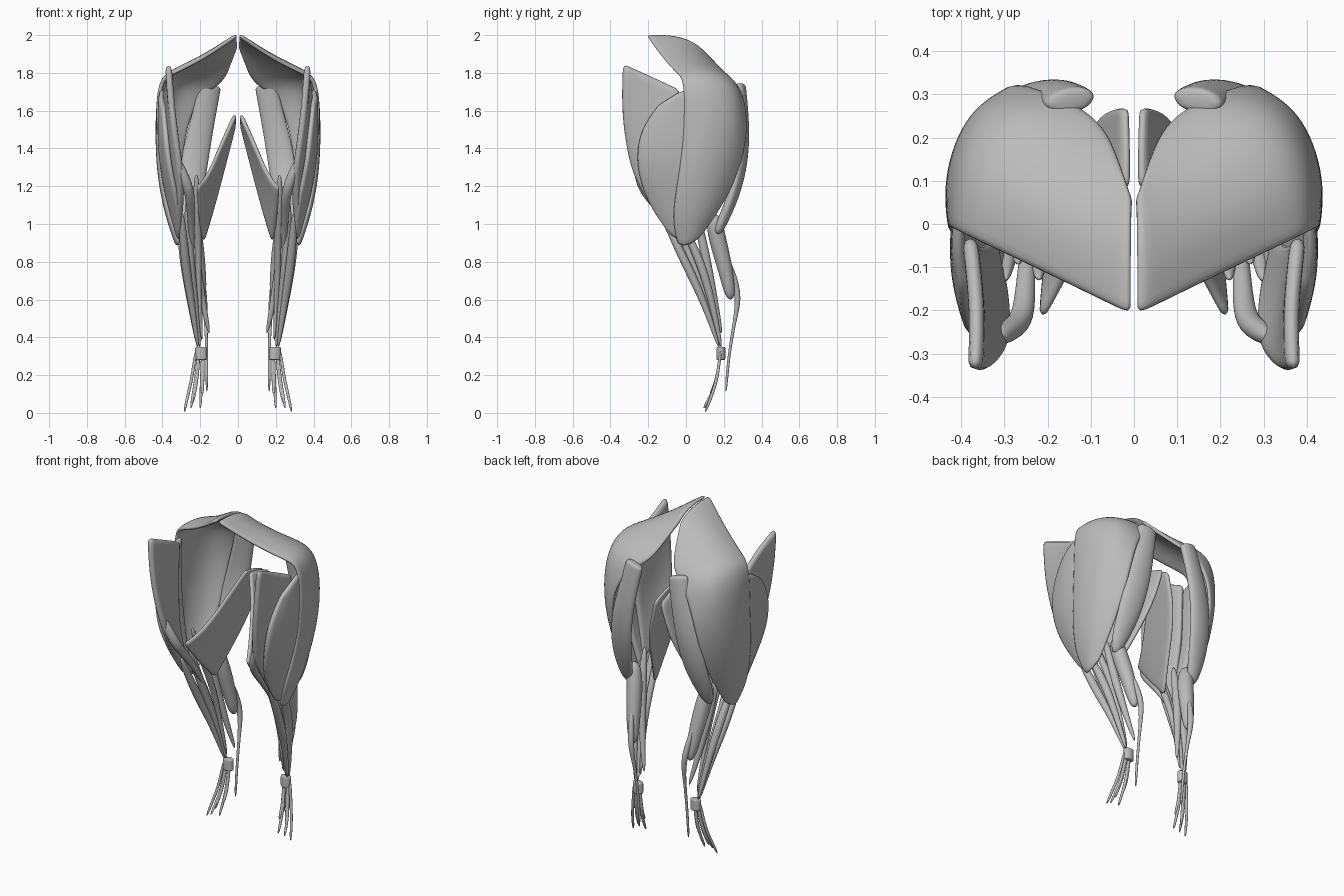
import bpy
import bmesh
import math
from mathutils import Vector

default_cube = bpy.data.objects.get("Cube")
if default_cube:
    bpy.data.objects.remove(default_cube, do_unlink=True)

# One neutral grey for every part
grey = bpy.data.materials.new("neutral grey")
grey.use_nodes = True
colour = (.5, .5, .5, 1)
grey.diffuse_color = colour
grey.node_tree.nodes["Principled BSDF"].inputs["Base Color"].default_value = colour


def finish(name, bm):
    """Turn a bmesh into a smooth object."""
    bmesh.ops.recalc_face_normals(bm, faces=bm.faces[:])
    for face in bm.faces:
        face.smooth = True
    mesh = bpy.data.meshes.new(name)
    bm.to_mesh(mesh)
    bm.free()
    mesh.materials.append(grey)
    obj = bpy.data.objects.new(name, mesh)
    bpy.context.scene.collection.objects.link(obj)
    return obj


def subdivide(obj, levels):
    modifier = obj.modifiers.new("subdivide", "SUBSURF")
    modifier.levels = modifier.render_levels = levels
    modifier.boundary_smooth = "PRESERVE_CORNERS"


def mirror(obj):
    modifier = obj.modifiers.new("mirror", "MIRROR")
    modifier.use_mirror_merge = False


def sheet(name, thickness, rows):
    """Curved muscle sheet through a coarse grid of points."""
    bm = bmesh.new()
    grid = [[bm.verts.new(point) for point in row] for row in rows]
    for upper, lower in zip(grid, grid[1:]):
        for i in range(len(upper) - 1):
            bm.faces.new((upper[i], upper[i + 1], lower[i + 1], lower[i]))
    obj = finish(name, bm)
    subdivide(obj, 2)
    solid = obj.modifiers.new("thickness", "SOLIDIFY")
    solid.thickness = thickness
    solid.offset = 0
    subdivide(obj, 1)
    mirror(obj)


def strand(name, sections, flat=(1, 0, 0), thickness=None, sides=8):
    """Tapered tube through (x, y, z, radius); flat gives the wide axis."""
    bm = bmesh.new()
    centres = [Vector(s[:3]) for s in sections]
    rings = []
    for i, section in enumerate(sections):
        before = centres[max(i - 1, 0)]
        after = centres[min(i + 1, len(centres) - 1)]
        along = (after - before).normalized()
        wide = Vector(flat)
        wide = (wide - along * wide.dot(along)).normalized()
        deep = along.cross(wide)
        radius = section[3]
        depth = min(thickness or radius, radius)
        ring = []
        for k in range(sides):
            angle = math.tau * k / sides
            offset = wide * radius * math.cos(angle) + deep * depth * math.sin(angle)
            ring.append(bm.verts.new(centres[i] + offset))
        rings.append(ring)
    for a, b in zip(rings, rings[1:]):
        for k in range(sides):
            n = (k + 1) % sides
            bm.faces.new((a[k], a[n], b[n], b[k]))
    bm.faces.new(rings[0])
    bm.faces.new(rings[-1])
    obj = finish(name, bm)
    subdivide(obj, 2)
    mirror(obj)


# Large shoulder sheet: from the midline ridge down to the outer tip
sheet("shoulder_sheet", .022, [
    [(.006, -.21, 2), (.006, -.1, 2), (.006, 0, 1.98), (.006, .06, 1.94)],
    [(.19, -.12, 1.87), (.17, 0, 1.9), (.11, .1, 1.88), (.035, .15, 1.85)],
    [(.36, -.04, 1.79), (.34, .08, 1.83), (.22, .21, 1.8), (.075, .25, 1.74)],
    [(.42, -.01, 1.76), (.42, .13, 1.76), (.35, .28, 1.76), (.2, .3, 1.68)],
    [(.42, -.01, 1.5), (.44, .1, 1.5), (.39, .27, 1.5), (.28, .33, 1.5)],
    [(.41, -.04, 1.25), (.43, .07, 1.25), (.38, .2, 1.25), (.3, .28, 1.27)],
    [(.36, -.08, 1.02), (.38, .02, 1.03), (.36, .11, 1.04), (.31, .18, 1.08)],
    [(.31, -.04, .9), (.32, -.02, .88), (.32, .02, .89), (.31, .07, .93)],
])

# Side muscle tucked under the front border of the shoulder sheet
sheet("side_sheet", .03, [
    [(.39, -.14, 1.63), (.41, -.06, 1.69), (.4, .02, 1.72)],
    [(.38, -.25, 1.5), (.42, -.12, 1.5), (.41, .03, 1.5)],
    [(.36, -.27, 1.3), (.41, -.13, 1.3), (.4, .03, 1.3)],
    [(.31, -.2, 1.1), (.36, -.1, 1.1), (.36, .01, 1.1)],
    [(.3, -.08, .95), (.31, -.05, .92), (.31, -.01, .91)],
])

# Front muscle that flares forward at its top
sheet("front_sheet", .036, [
    [(.37, -.335, 1.85), (.36, -.2, 1.79), (.38, -.03, 1.71)],
    [(.35, -.345, 1.6), (.36, -.2, 1.58), (.38, -.04, 1.55)],
    [(.31, -.31, 1.36), (.36, -.2, 1.35), (.38, -.04, 1.35)],
    [(.29, -.26, 1.22), (.33, -.17, 1.19), (.36, -.06, 1.17)],
    [(.31, -.14, 1.03), (.32, -.09, 1), (.33, -.03, .97)],
])

# Strap that turns inward from the front muscle and runs back and down
strand("front_strap", [
    (.32, -.265, 1.34, .022), (.285, -.245, 1.25, .03), (.255, -.22, 1.17, .03),
    (.25, -.13, 1.07, .024), (.245, -.04, .95, .018), (.24, .02, .85, .012),
])

# Inner sheet running from the midline out to the limb
sheet("inner_sheet", .024, [
    [(.014, .09, 1.58), (.014, .18, 1.57), (.018, .27, 1.53)],
    [(.09, .01, 1.42), (.08, .13, 1.38), (.075, .265, 1.3)],
    [(.16, -.12, 1.25), (.15, 0, 1.17), (.13, .14, 1.08)],
    [(.215, -.22, 1.2), (.205, -.1, 1.05), (.185, .04, .9)],
])

# Flat muscle along the back of the limb
strand("back_muscle", [
    (.145, .285, 1.74, .062), (.15, .287, 1.72, .066), (.175, .3, 1.6, .068),
    (.22, .308, 1.4, .08), (.25, .272, 1.2, .08), (.27, .205, 1.04, .06),
    (.275, .16, .94, .025),
], flat=(1, -.15, 0), thickness=.033)

# Slender inner strap
strand("inner_strap", [
    (.22, -.13, 1.27, .012), (.22, -.08, 1.12, .022),
    (.21, .02, .92, .022), (.21, .1, .7, .016), (.19, .17, .36, .008),
])

# Forearm muscles that taper to tendons at the wrist band
forearm = {
    "outer_front": [(.3, -.14, 1.08), (.28, .005, .78), (.245, .1, .58), (.21, .18, .33)],
    "middle_front": [(.27, -.1, 1.15), (.255, .03, .8), (.23, .12, .6), (.2, .18, .33)],
    "outer_rear": [(.31, -.03, 1.02), (.285, .08, .8), (.25, .14, .58), (.21, .19, .33)],
    "inner_rear": [(.25, .04, 1.12), (.23, .1, .85), (.19, .15, .6), (.15, .19, .41)],
}
for part, path in forearm.items():
    radii = (.018, .029, .02, .009)
    strand(part + "_forearm", [(*p, r) for p, r in zip(path, radii)])

# Rear forearm belly and the long tendon behind it
strand("rear_belly", [
    (.26, .14, 1.06, .045), (.23, .165, .92, .052),
    (.21, .21, .76, .044), (.19, .24, .59, .03),
])
strand("rear_tendon", [
    (.21, .22, .82, .012), (.18, .285, .63, .022), (.17, .26, .5, .009),
    (.165, .225, .3, .008), (.165, .21, .1, .008),
])

# Wrist band
strand("wrist_band", [
    (.195, .185, z, .033) for z in (.35, .345, .285, .28)
], thickness=.024, sides=12)

# Toe tendons fan out below the band
toe_tips = [(.285, .1, 0), (.25, .09, .02), (.2, .1, .02), (.19, .13, .1), (.24, .12, .05)]
for number, (x, y, z) in enumerate(toe_tips):
    start = .18 + .04 * (x - .18) / .1
    bend = start + (x - start) * .35
    strand("toe_tendon_" + "abcde"[number], [
        (start, .185, .34, .009), (bend, .165, .18, .009),
        ((bend + x) / 2, .14, .1 + z / 4, .009), (x, y, z, .007),
    ])
